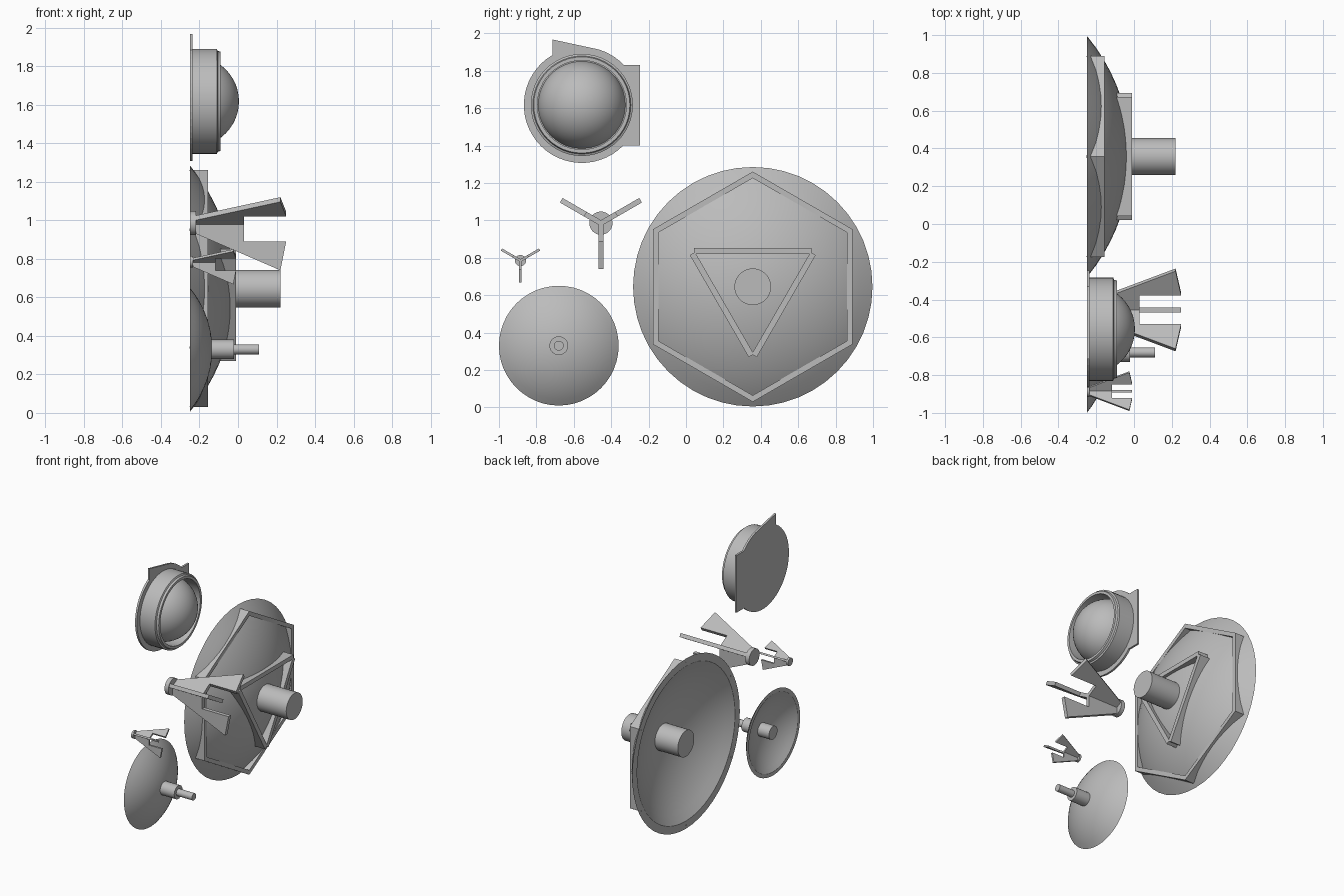
import bpy, bmesh
from math import sin, cos, tan, pi, sqrt, radians
from mathutils import Vector

if "Cube" in bpy.data.objects:
    bpy.data.objects.remove(bpy.data.objects["Cube"])

# One grey finish for every part
GREY = (0.5, 0.5, 0.5, 1)
metal = bpy.data.materials.new("plain_grey")
metal.use_nodes = True
metal.diffuse_color = GREY
metal.node_tree.nodes["Principled BSDF"].inputs["Base Color"].default_value = GREY

BACK = -0.25  # plane shared by every part's mounting side


def finish(name, bm, smooth=True):
    bmesh.ops.recalc_face_normals(bm, faces=bm.faces)
    mesh = bpy.data.meshes.new(name)
    bm.to_mesh(mesh)
    bm.free()
    mesh.materials.append(metal)
    obj = bpy.data.objects.new(name, mesh)
    bpy.context.collection.objects.link(obj)
    if smooth:
        bpy.ops.object.select_all(action='DESELECT')
        obj.select_set(True)
        bpy.context.view_layer.objects.active = obj
        bpy.ops.object.shade_smooth_by_angle(angle=radians(30))
    return obj


def lathe(name, profile, centre, steps=48):
    """Revolve (x, radius) points around an x-parallel axis at (y, z)."""
    bm = bmesh.new()
    y, z = centre
    verts = [bm.verts.new((x, y, z + r)) for x, r in profile]
    edges = [bm.edges.new(pair) for pair in zip(verts, verts[1:])]
    bmesh.ops.spin(bm, geom=verts + edges, cent=(0, y, z), axis=(1, 0, 0),
                   angle=2 * pi, steps=steps)
    bmesh.ops.remove_doubles(bm, verts=bm.verts, dist=0.0002)
    return finish(name, bm)


def prism(bm, points, offset):
    """Extrude a flat outline along a vector."""
    face = bm.faces.new([bm.verts.new(p) for p in points])
    new = bmesh.ops.extrude_face_region(bm, geom=[face])["geom"]
    moved = [v for v in new if isinstance(v, bmesh.types.BMVert)]
    bmesh.ops.translate(bm, verts=moved, vec=offset)
    if face.is_valid and not any(len(e.link_faces) > 1 for e in face.edges):
        bm.faces.new(list(reversed(face.verts)))


def dish(name, centre, radius, curve, thick):
    """Spherical shell with a flat rim on the back plane."""
    c = BACK - sqrt(curve ** 2 - radius ** 2)
    inner = curve - thick
    rim = sqrt(inner ** 2 - (BACK - c) ** 2)
    n = 10
    outside = [(c + sqrt(curve ** 2 - (radius * i / n) ** 2), radius * i / n)
               for i in range(n + 1)]
    inside = [(c + sqrt(inner ** 2 - (rim * i / n) ** 2), rim * i / n)
              for i in range(n, -1, -1)]
    return lathe(name, outside + inside, centre)


def frame(name, centre, sides, start, inner, outer, top, half):
    """Ring of bars whose undersides follow the middle of the big dish shell."""
    bm = bmesh.new()
    mid = BIG_CURVE - 0.018
    c = BACK - sqrt(BIG_CURVE ** 2 - BIG_RADIUS ** 2)
    n = 12
    for k in range(sides):
        a = start + 2 * pi * k / sides
        rows = []
        for i in range(n + 1):
            s = 2 * i / n - 1
            row = []
            for d, low in ((inner, True), (inner, False), (outer, False), (outer, True)):
                t = s * half(d)
                x = c + sqrt(mid ** 2 - d * d - t * t) if low else top
                row.append(bm.verts.new((x, centre[0] + d * cos(a) - t * sin(a),
                                         centre[1] + d * sin(a) + t * cos(a))))
            rows.append(row)
        for r0, r1 in zip(rows, rows[1:]):
            for j in range(4):
                bm.faces.new((r0[j], r0[j - 1], r1[j - 1], r1[j]))
        bm.faces.new(rows[0])
        bm.faces.new(rows[-1])
    return finish(name, bm, smooth=False)


# Large dish with central feed and the two raised frames on its convex side
BIG, BIG_RADIUS, BIG_CURVE = (0.357, 0.645), 0.64, 1.0
dish("large_dish", BIG, BIG_RADIUS, BIG_CURVE, 0.036)
lathe("large_dish_feed", [(BACK, 0), (BACK, 0.098), (0.22, 0.098), (0.22, 0)], BIG)
frame("hexagon_frame", BIG, 6, 0, 0.503, 0.533, -0.155, lambda d: d * tan(pi / 6))
frame("triangle_frame", BIG, 3, pi / 2, 0.175, 0.207, -0.01, lambda d: 0.315)

# Small dish with stepped feed
SMALL = (-0.68, 0.33)
dish("small_dish", SMALL, 0.32, 0.5, 0.018)
lathe("small_dish_feed", [(BACK, 0), (BACK, 0.05), (-0.02, 0.05), (-0.02, 0.026),
                          (0.11, 0.026), (0.11, 0)], SMALL, 32)

# Domed sensor: mounting plate outline with two tabs
DOME = (-0.557, 1.617)


def arc(first, last, n, r=0.31):
    return [(DOME[0] + r * cos(radians(first + (last - first) * i / n)),
             DOME[1] + r * sin(radians(first + (last - first) * i / n)))
            for i in range(n + 1)]


outline = [(-0.245, 1.4), (-0.245, 1.83)] + arc(43.5, 73, 5) + [(-0.715, 1.967)] \
    + arc(120.6, 315.6, 28)
bm = bmesh.new()
prism(bm, [(BACK, y, z) for y, z in outline], Vector((0.015, 0, 0)))
finish("sensor_plate", bm, smooth=False)

# Sensor housing and dome
lathe("sensor_housing", [(-0.24, 0), (-0.24, 0.273), (-0.11, 0.273), (-0.105, 0.262),
                         (-0.09, 0.257), (-0.09, 0.238), (-0.2, 0.238), (-0.2, 0)], DOME)
lathe("sensor_dome", [(-0.23 + 0.235 * sin(pi / 2 * i / 12), 0.235 * cos(pi / 2 * i / 12))
                      for i in range(13)], DOME)


# Three-bladed antennas: fins around a short round hub
def antenna(name, centre, size):
    lathe(name + "_hub", [(BACK, 0), (BACK, 0.062 * size), (BACK + 0.032 * size, 0.062 * size),
                          (BACK + 0.032 * size, 0)], centre, 32)
    fin = [(0.02, 0), (0.02, 0.05), (0.47, 0.245), (0.5, 0.095), (0.28, 0.095), (0.28, 0)]
    bm = bmesh.new()
    for k in range(3):
        a = pi / 6 + 2 * pi * k / 3
        n, t = Vector((0, cos(a), sin(a))), Vector((0, -sin(a), cos(a)))
        base = Vector((BACK, centre[0], centre[1])) - t * 0.014 * size
        prism(bm, [base + Vector((x, 0, 0)) * size + n * r * size for x, r in fin],
              t * 0.028 * size)
    finish(name + "_blades", bm, smooth=False)


antenna("large_antenna", (-0.455, 0.985), 1.0)
antenna("small_antenna", (-0.885, 0.785), 0.48)
